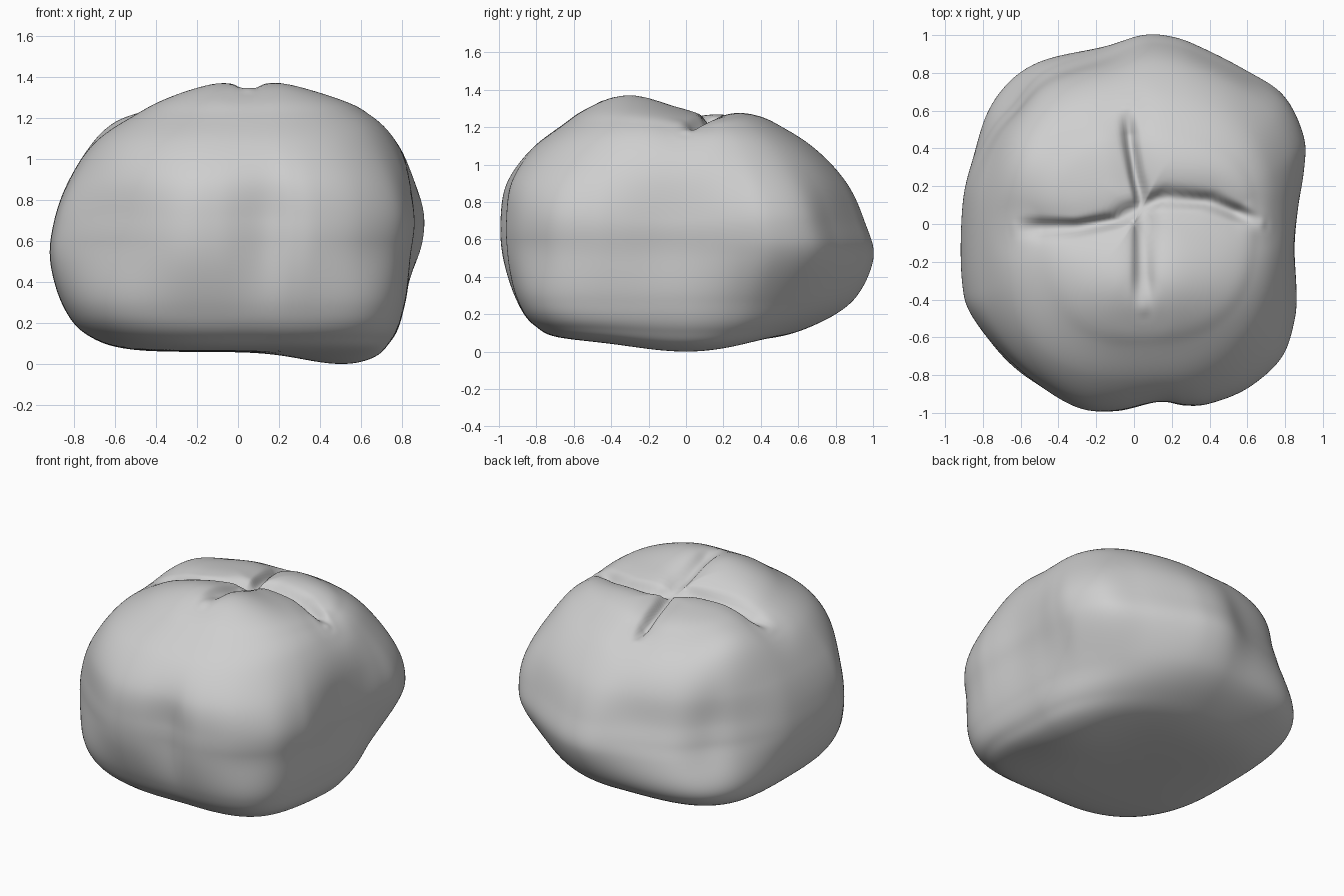
import bpy
import bmesh
from math import exp
from mathutils import Vector

cube = bpy.data.objects.get("Cube")
if cube:
    bpy.data.objects.remove(cube, do_unlink=True)

SEGMENTS_PER_POINT = 9
RINGS_PER_LEVEL = 16

# Widest outline of the bun seen from above
OUTLINE = [(.9, .3), (.9, .48), (.8, .69), (.6, .82), (.38, .93), (.22, .99),
           (.05, 1), (-.15, .93), (-.47, .82), (-.64, .64), (-.76, .5),
           (-.87, .27), (-.91, .05), (-.91, -.3), (-.85, -.5), (-.62, -.76),
           (-.33, -.96), (-.1, -.99), (.13, -.94), (.27, -.96), (.4, -.95),
           (.6, -.87), (.78, -.71), (.85, -.51), (.86, -.35), (.85, -.12),
           (.87, .1)]

# Height, then reach to the -x, +x, -y and +y sides
LEVELS = [(.06, 0, 0, 0, 0), (.07, .5, .58, .62, .42), (.14, .73, .75, .81, .68),
          (.28, .85, .82, .91, .9), (.5, .91, .88, .985, 1),
          (.7, .89, .91, 1, .95), (.9, .82, .87, .965, .86),
          (1.08, .7, .78, .83, .7), (1.19, .52, .67, .66, .53),
          (1.25, .34, .5, .48, .36), (1.28, 0, 0, 0, 0)]

# Crossing cuts on top: path, depth and width
CUTS = [([(.05, .1), (.15, .14), (.4, .12), (.68, 0)], .06, .035),
        ([(.05, .1), (-.1, .02), (-.3, -.02), (-.64, -.02)], .06, .035),
        ([(.05, .1), (.01, .25), (-.02, .42), (-.04, .62)], .06, .03),
        ([(.05, .1), (.05, -.1), (.05, -.45)], .04, .05)]


def spline(points, steps, closed):
    """Sample a smooth curve through the points."""
    pts = [Vector(p) for p in points]
    count = len(pts)

    def at(i):
        return pts[i % count] if closed else pts[max(0, min(count - 1, i))]

    result = []
    for i in range(count if closed else count - 1):
        a, b, c, d = (at(i + k) for k in (-1, 0, 1, 2))
        for s in range(steps):
            t = s / steps
            result.append(b + (c - a) * (t / 2)
                          + (a * 2 - b * 5 + c * 4 - d) * (t * t / 2)
                          + (b * 3 - a - c * 3 + d) * (t ** 3 / 2))
    if not closed:
        result.append(pts[-1])
    return result


def ramp(value, start, end):
    t = max(0, min(1, (value - start) / (end - start)))
    return t * t * (3 - 2 * t)


def bump(x, y, cx, cy, wx, wy):
    return exp(-((x - cx) / wx) ** 2 - ((y - cy) / wy) ** 2)


def path_distance(point, path):
    best = 9
    for a, b in zip(path, path[1:]):
        edge = b - a
        t = max(0, min(1, (point - a).dot(edge) / edge.length_squared))
        best = min(best, (point - a - edge * t).length)
    return best


cuts = [([Vector(p) for p in path], depth, width) for path, depth, width in CUTS]


def section(px, py, z):
    """Ease the outline to a rounder crown and a foot with uneven corners."""
    if z > .65:
        n = 2.5
    elif px > 0:
        n = 1.9 if py > 0 else 4.5
    else:
        n = 3.8 if py > 0 else 3
    size = (abs(px / .91) ** n + abs(py) ** n) ** (1 / n)
    scale = 1 + (1 / size - 1) * .9 * ramp(abs(z - .65), .05, .45)
    return px * scale, py * scale


def shape(x, y, z):
    """Raise the lobes, press in the cuts and sag the base."""
    top = ramp(z, .9, 1.15)
    if top > 0:
        point = Vector((x, y))
        rise = .125 * bump(x, y, .06, -.32, .45, .27)
        rise += .05 * bump(x, y, -.6, .32, .2, .25)
        rise += .025 * bump(x, y, .3, .3, .35, .22)
        groove = 0
        valley = 0
        for path, depth, width in cuts:
            d = path_distance(point, path)
            fade = min(1, (point - path[-1]).length / .15)
            groove = max(groove, depth * fade * exp(-(d / width) ** 3))
            valley = max(valley, .03 * fade * exp(-(d / .1) ** 2))
        z += top * (rise - groove - valley)
    low = 1 - ramp(z, .07, .28)
    return x, y, z - low * .065 * bump(x, y, .53, .0, .28, .4)


# Bun body lofted through the levels
outline = spline(OUTLINE, SEGMENTS_PER_POINT, True)
levels = spline(LEVELS, RINGS_PER_LEVEL, False)
bm = bmesh.new()
rings = []
for z, left, right, front, back in levels[1:-1]:
    ring = []
    for point in outline:
        px, py = section(point.x, point.y, z)
        x = px * (right if px > 0 else left) / .91
        y = py * (back if py > 0 else front)
        ring.append(bm.verts.new(shape(x, y, z)))
    rings.append(ring)
base = bm.verts.new(shape(0, 0, levels[0][0]))
crown = bm.verts.new(shape(0, 0, levels[-1][0]))
for i in range(len(outline)):
    j = (i + 1) % len(outline)
    for lower, upper in zip(rings, rings[1:]):
        bm.faces.new((lower[i], lower[j], upper[j], upper[i]))
    bm.faces.new((base, rings[0][j], rings[0][i]))
    bm.faces.new((crown, rings[-1][i], rings[-1][j]))
for _ in range(3):
    bmesh.ops.smooth_vert(bm, verts=bm.verts[:], factor=.5,
                          use_axis_x=True, use_axis_y=True, use_axis_z=True)
bmesh.ops.recalc_face_normals(bm, faces=bm.faces[:])
lowest = min(v.co.z for v in bm.verts)
bmesh.ops.translate(bm, verts=bm.verts[:], vec=(0, 0, -lowest))
for face in bm.faces:
    face.smooth = True

mesh = bpy.data.meshes.new("bread_bun")
bm.to_mesh(mesh)
bm.free()
bun = bpy.data.objects.new("bread_bun", mesh)
bpy.context.collection.objects.link(bun)

# Plain grey crust
crust = bpy.data.materials.new("light_grey_crust")
crust.use_nodes = True
grey = (.62, .62, .62, 1)
crust.diffuse_color = grey
crust.node_tree.nodes["Principled BSDF"].inputs["Base Color"].default_value = grey
mesh.materials.append(crust)
